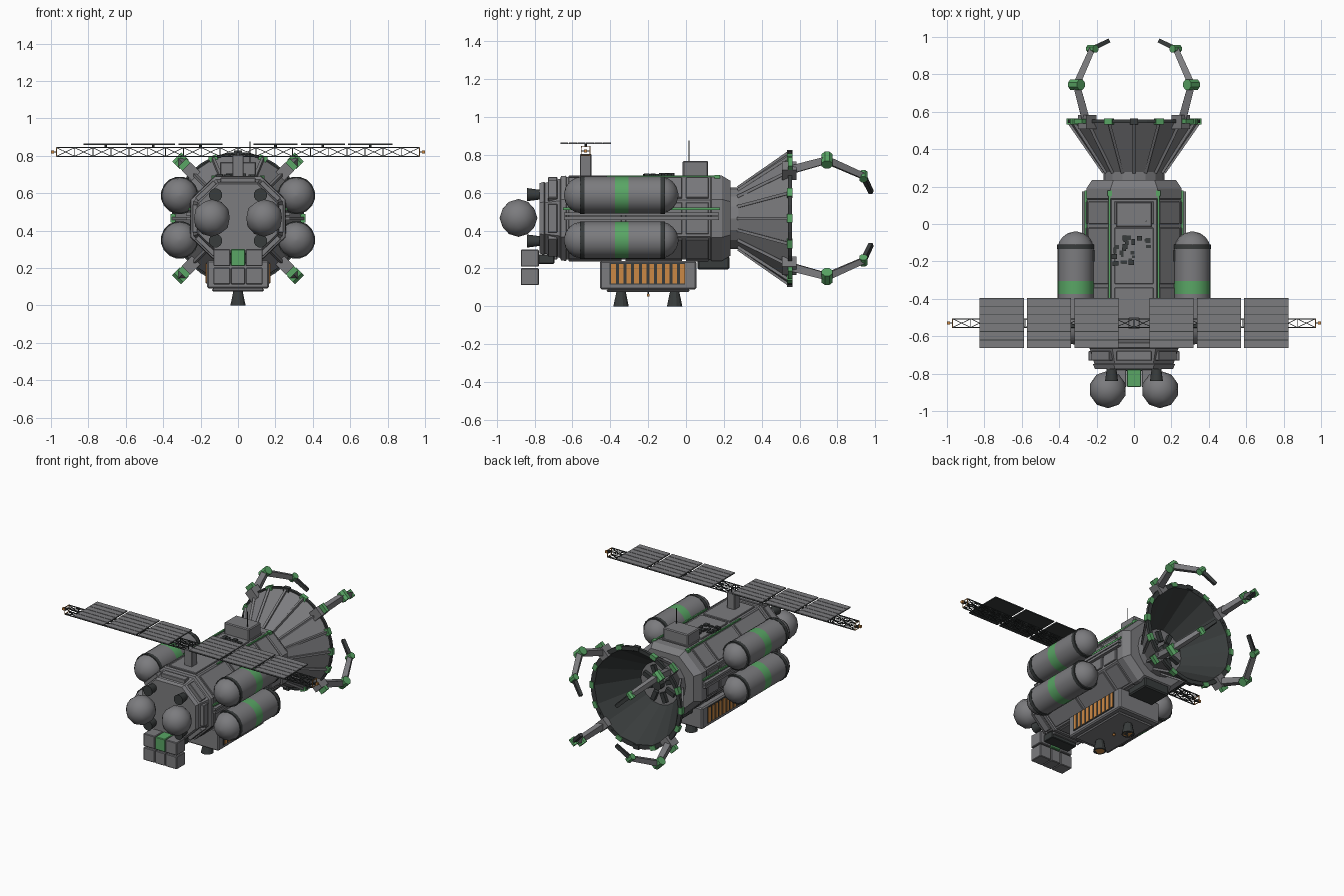
import bpy, bmesh, math, random
from mathutils import Vector, Matrix

if "Cube" in bpy.data.objects:
    bpy.data.objects.remove(bpy.data.objects["Cube"], do_unlink=True)
random.seed(4)
ZC = 0.465  # height of the long axis


def material(name, rgb):
    m = bpy.data.materials.new(name)
    m.use_nodes = True
    m.diffuse_color = (*rgb, 1)
    m.node_tree.nodes["Principled BSDF"].inputs["Base Color"].default_value = (*rgb, 1)
    return m


MATS = [material("hull grey", (0.2, 0.2, 0.21)), material("dark metal", (0.04, 0.045, 0.045)),
        material("marker green", (0.1, 0.38, 0.13)), material("warm orange", (0.6, 0.25, 0.06))]
GREY, DARK, GREEN, ORANGE = range(4)


def finish(bm, name, bevel=0, smooth=False):
    bmesh.ops.recalc_face_normals(bm, faces=bm.faces)
    mesh = bpy.data.meshes.new(name)
    bm.to_mesh(mesh)
    bm.free()
    for m in MATS:
        mesh.materials.append(m)
    ob = bpy.data.objects.new(name, mesh)
    bpy.context.collection.objects.link(ob)
    if bevel:
        mod = ob.modifiers.new("bevel", "BEVEL")
        mod.width, mod.segments = bevel, 1
    if smooth:
        bpy.ops.object.select_all(action="DESELECT")
        ob.select_set(True)
        bpy.context.view_layer.objects.active = ob
        bpy.ops.object.shade_smooth_by_angle(angle=math.radians(40))
    return ob


def paint(verts, mat):
    for f in {f for v in verts for f in v.link_faces}:
        f.material_index = mat


def box(bm, centre, size, mat=GREY, rot=None):
    m = Matrix.Translation(centre) @ (rot or Matrix()) @ Matrix.Diagonal((*size, 1))
    paint(bmesh.ops.create_cube(bm, size=1, matrix=m)["verts"], mat)


def rod(bm, p, q, r1, r2=None, mat=GREY, sides=8):
    p, q = Vector(p), Vector(q)
    turn = (q - p).to_track_quat("Z", "Y").to_matrix().to_4x4()
    m = Matrix.Translation((p + q) / 2) @ turn @ Matrix.Rotation(math.pi / sides, 4, "Z")
    paint(bmesh.ops.create_cone(bm, cap_ends=True, segments=sides, radius1=r1,
                                radius2=r1 if r2 is None else r2,
                                depth=(q - p).length, matrix=m)["verts"], mat)


def loft(bm, outline, sections, x=0, z=ZC, mats=None, caps=True):
    """Sweep an x/z outline along y; sections are (y, scale)."""
    rings = [[bm.verts.new((x + a * s, y, z + b * s)) for a, b in outline] for y, s in sections]
    n = len(outline)
    for k, (r, t) in enumerate(zip(rings, rings[1:])):
        for i in range(n):
            f = bm.faces.new((r[i], r[(i + 1) % n], t[(i + 1) % n], t[i]))
            f.material_index = mats[k] if mats else GREY
    if caps:
        bm.faces.new(rings[0])
        bm.faces.new(rings[-1])


def circle(n, phase=0):
    return [(math.cos(2 * math.pi * (i + phase) / n), math.sin(2 * math.pi * (i + phase) / n)) for i in range(n)]


def polar(angle, radius, y):
    return Vector((radius * math.cos(angle), y, ZC + radius * math.sin(angle)))


def tilt(angle):
    return Matrix.Rotation(-angle, 4, "Y")  # local x points outwards


# Octagonal hull with stepped nose
W, H, CX, CZ = 0.255, 0.225, 0.125, 0.1
octagon = [(W, -CZ), (W, CZ), (CX, H), (-CX, H), (-W, CZ), (-W, -CZ), (-CX, -H), (CX, -H)]
bm = bmesh.new()
loft(bm, octagon, [(-0.775, 0.82), (-0.75, 0.86), (-0.745, 0.83), (-0.665, 0.93), (-0.66, 0.99),
                   (-0.635, 1), (-0.63, 0.97), (0.13, 0.97), (0.135, 1), (0.19, 1), (0.235, 0.88)])
finish(bm, "hull")

# Raised panels on every hull side
bm = bmesh.new()
for i, (ax, az) in enumerate(octagon):
    bx, bz = octagon[(i + 1) % 8]
    mid, edge = Vector((ax + bx, 0, az + bz)) / 2, Vector((bx - ax, 0, bz - az))
    a = math.atan2(-edge.x, edge.z)
    for y, length in ((-0.48, 0.28), (-0.17, 0.3), (0.06, 0.12)):
        box(bm, mid * 0.965 + Vector((0, y, ZC)), (0.02, length, edge.length * 0.84), rot=tilt(a))
    box(bm, mid * 0.9 + Vector((0, -0.705, ZC)), (0.03, 0.05, edge.length * 0.75), rot=tilt(a))
finish(bm, "hull_panels", bevel=0.003)

# Green trim lines and side rails
bm = bmesh.new()
for s in (-1, 1):
    box(bm, (s * 0.258, -0.235, 0.515), (0.012, 0.83, 0.012), GREEN)
    box(bm, (s * 0.13, -0.12, 0.687), (0.01, 0.6, 0.01), GREEN)
    box(bm, (s * 0.13, 0.165, 0.685), (0.025, 0.03, 0.02), GREEN)
    for z in (0.465, 0.488):
        box(bm, (s * 0.262, -0.235, z), (0.03, 0.82, 0.017))
    for y in (-0.5, -0.17):
        for z in (0.35, 0.59):
            box(bm, (s * 0.25, y, z), (0.08, 0.06, 0.05), DARK)
finish(bm, "trim_and_rails")

# Side tanks with domed ends, dark rings and a green band
R, y0, y1 = 0.098, -0.645, -0.04
arc = [(R * (1 - math.cos(t)), math.sin(t)) for t in (math.radians(d) for d in (4, 25, 45, 65, 90))]
profile = [(y0 + d, s) for d, s in arc] + [(y, 1) for y in (-0.535, -0.375, -0.305, -0.135, -0.11)]
profile += [(y1 - d, s) for d, s in reversed(arc)]
bands = [GREY] * 4 + [DARK, GREY, GREEN, GREY, DARK] + [GREY] * 5
for side, x in (("right", -0.312), ("left", 0.312)):
    for level, z in (("lower", 0.35), ("upper", 0.588)):
        bm = bmesh.new()
        loft(bm, [(a * R, b * R) for a, b in circle(16)], profile, x, z, bands)
        for y in (-0.548, -0.122):
            rod(bm, (x, y - 0.012, z), (x, y + 0.012, z), R + 0.003, mat=DARK, sides=16)
        finish(bm, f"{level}_{side}_tank", smooth=True)

# Nose spheres and four small thrusters
for side, s in (("right", -1), ("left", 1)):
    bm = bmesh.new()
    bmesh.ops.create_icosphere(bm, subdivisions=2, radius=0.1, matrix=Matrix.Translation((s * 0.14, -0.885, 0.467)))
    finish(bm, f"nose_sphere_{side}", smooth=True)
    bm = bmesh.new()
    for z in (0.345, 0.59):
        rod(bm, (s * 0.12, -0.84, z), (s * 0.12, -0.74, z), 0.036, 0.022, DARK, 12)
    finish(bm, f"nose_thrusters_{side}", smooth=True)

# Cargo cubes under the nose
bm = bmesh.new()
for x in (-0.123, 0, 0.123):
    for z in (0.255, 0.157):
        size = (0.075, 0.095, 0.09) if x == 0 else (0.09, 0.095, 0.09)
        box(bm, (x * 0.7 if x else 0, -0.825, z), size, GREEN if x == 0 and z > 0.2 else GREY)
box(bm, (0, -0.74, 0.25), (0.2, 0.09, 0.05), DARK)
finish(bm, "cargo_cubes", bevel=0.004)

# Belly module with vents, and the small bay behind it
bm = bmesh.new()
box(bm, (0, -0.2, 0.165), (0.33, 0.51, 0.15))
box(bm, (0, -0.2, 0.083), (0.28, 0.44, 0.016))
box(bm, (0, 0.145, 0.23), (0.2, 0.17, 0.07), DARK)
finish(bm, "belly_module", bevel=0.008)
bm = bmesh.new()
for s in (-1, 1):
    box(bm, (s * 0.166, -0.205, 0.172), (0.006, 0.4, 0.115), DARK)
    for i in range(10):
        box(bm, (s * 0.169, -0.383 + i * 0.0405, 0.172), (0.008, 0.024, 0.105), ORANGE)
finish(bm, "belly_vents")

# Downward engines with glowing throats, and belly beacon
for name, y in (("front_engine", -0.343), ("rear_engine", -0.06)):
    bm = bmesh.new()
    rod(bm, (0, y, 0), (0, y, 0.08), 0.042, 0.025, DARK, 12)
    rod(bm, (0, y, 0), (0, y, 0.002), 0.031, mat=ORANGE, sides=12)
    finish(bm, name)
bm = bmesh.new()
rod(bm, (0, -0.2, 0.06), (0, -0.2, 0.08), 0.004, mat=DARK)
box(bm, (0, -0.2, 0.058), (0.014, 0.014, 0.014), ORANGE)
finish(bm, "belly_beacon")

# Roof hatch, antenna and scattered equipment
bm = bmesh.new()
box(bm, (0, 0.05, 0.725), (0.195, 0.135, 0.085))
finish(bm, "roof_hatch", bevel=0.006)
bm = bmesh.new()
rod(bm, (0.065, 0.015, 0.76), (0.065, 0.015, 0.875), 0.003, mat=DARK, sides=6)
finish(bm, "antenna")
bm = bmesh.new()
for i in range(26):
    box(bm, (random.uniform(-0.11, 0.09), random.uniform(-0.22, -0.06), 0.69),
        (random.uniform(0.012, 0.03), random.uniform(0.012, 0.03), random.uniform(0.015, 0.03)), DARK)
finish(bm, "roof_equipment")

# Flared dish: throat collar, hollow cone, dark lining and rim
rib_angles = [i * math.pi / 8 for i in range(16)]
bm = bmesh.new()
loft(bm, circle(16), [(0.22, 0.163), (0.285, 0.163)])
loft(bm, circle(16), [(0.27, 0.158), (0.545, 0.345), (0.555, 0.345), (0.555, 0.33), (0.29, 0.15)],
     mats=[GREY, GREY, DARK, DARK], caps=False)
finish(bm, "dish")
bm = bmesh.new()
for a in rib_angles:
    rod(bm, polar(a, 0.163, 0.275), polar(a, 0.347, 0.54), 0.011, sides=4)
finish(bm, "dish_ribs")
bm = bmesh.new()
loft(bm, circle(32), [(0.54, 0.345), (0.54, 0.355), (0.56, 0.355), (0.56, 0.335)], mats=[DARK] * 3, caps=False)
for i, a in enumerate(rib_angles):
    box(bm, polar(a, 0.347, 0.548), (0.03, 0.03, 0.045), DARK if i in (4, 12) else GREEN, tilt(a))
finish(bm, "rim_clips")
bm = bmesh.new()
for i in range(8):
    a = (i + 0.5) * math.pi / 4
    box(bm, polar(a, 0.095, 0.295), (0.07, 0.03, 0.03), DARK, tilt(a))
rod(bm, (0, 0.28, ZC), (0, 0.33, ZC), 0.035, mat=DARK)
finish(bm, "throat_equipment")

# Four jointed grabbing arms on the dish rim
for name, deg in (("upper_left", 45), ("upper_right", 135), ("lower_right", 225), ("lower_left", 315)):
    a = math.radians(deg)
    side = Vector((-math.sin(a), 0, math.cos(a)))
    elbow, wrist = polar(a, 0.435, 0.745), polar(a, 0.315, 0.937)
    bm = bmesh.new()
    box(bm, polar(a, 0.355, 0.545), (0.075, 0.075, 0.065), rot=tilt(a))
    box(bm, polar(a, 0.405, 0.55), (0.035, 0.025, 0.06), GREEN, tilt(a))
    rod(bm, polar(a, 0.365, 0.56), elbow, 0.03, 0.026, sides=4)
    rod(bm, elbow, wrist, 0.026, 0.022, sides=4)
    rod(bm, wrist, polar(a, 0.195, 0.978), 0.018, 0.016, DARK, 4)
    for joint, r in ((elbow, 0.031), (wrist, 0.023)):
        rod(bm, joint - side * r * 1.1, joint + side * r * 1.1, r, mat=GREEN)
    finish(bm, f"{name}_arm")

# Mast and lattice boom
YB, ZB, T = -0.53, 0.82, 0.023
bm = bmesh.new()
box(bm, (0, YB, 0.74), (0.06, 0.06, 0.13))
finish(bm, "mast", bevel=0.004)
bm = bmesh.new()
corners = [(-T, -T), (T, -T), (T, T), (-T, T)]
cells = 20
step = 1.94 / cells
for i, (dy, dz) in enumerate(corners):
    ey, ez = corners[(i + 1) % 4]
    rod(bm, (-0.97, YB + dy, ZB + dz), (0.97, YB + dy, ZB + dz), 0.004, mat=DARK, sides=4)
    for k in range(cells + 1):
        x = -0.97 + k * step
        end = ORANGE if k in (0, cells) else DARK
        rod(bm, (x, YB + dy, ZB + dz), (x, YB + ey, ZB + ez), 0.003, mat=end, sides=4)
        if k < cells:
            rod(bm, (x, YB + dy, ZB + dz), (x + step, YB + ey, ZB + ez), 0.0025, mat=DARK, sides=4)
            rod(bm, (x + step, YB + dy, ZB + dz), (x, YB + ey, ZB + ez), 0.0025, mat=DARK, sides=4)
for s in (-1, 1):
    box(bm, (s * 0.992, YB, ZB), (0.016, 0.016, 0.016), ORANGE)
    rod(bm, (s * 0.97, YB - T, ZB), (s * 0.97, YB + T, ZB), 0.003, mat=DARK, sides=4)
    rod(bm, (s * 0.97, YB, ZB), (s * 0.985, YB, ZB), 0.003, mat=DARK, sides=4)
finish(bm, "lattice_boom")

# Solar panels made of strips on dark backing
for side, s in (("right", -1), ("left", 1)):
    bm = bmesh.new()
    for x in (0.2, 0.4535, 0.707):
        box(bm, (s * x, YB, 0.859), (0.236, 0.268, 0.005), DARK)
        for i in range(6):
            box(bm, (s * x, YB + (i - 2.5) * 0.045, 0.863), (0.236, 0.041, 0.004))
        rod(bm, (s * x, YB, ZB + T), (s * x, YB, 0.858), 0.008, mat=DARK)
    finish(bm, f"solar_wing_{side}")
